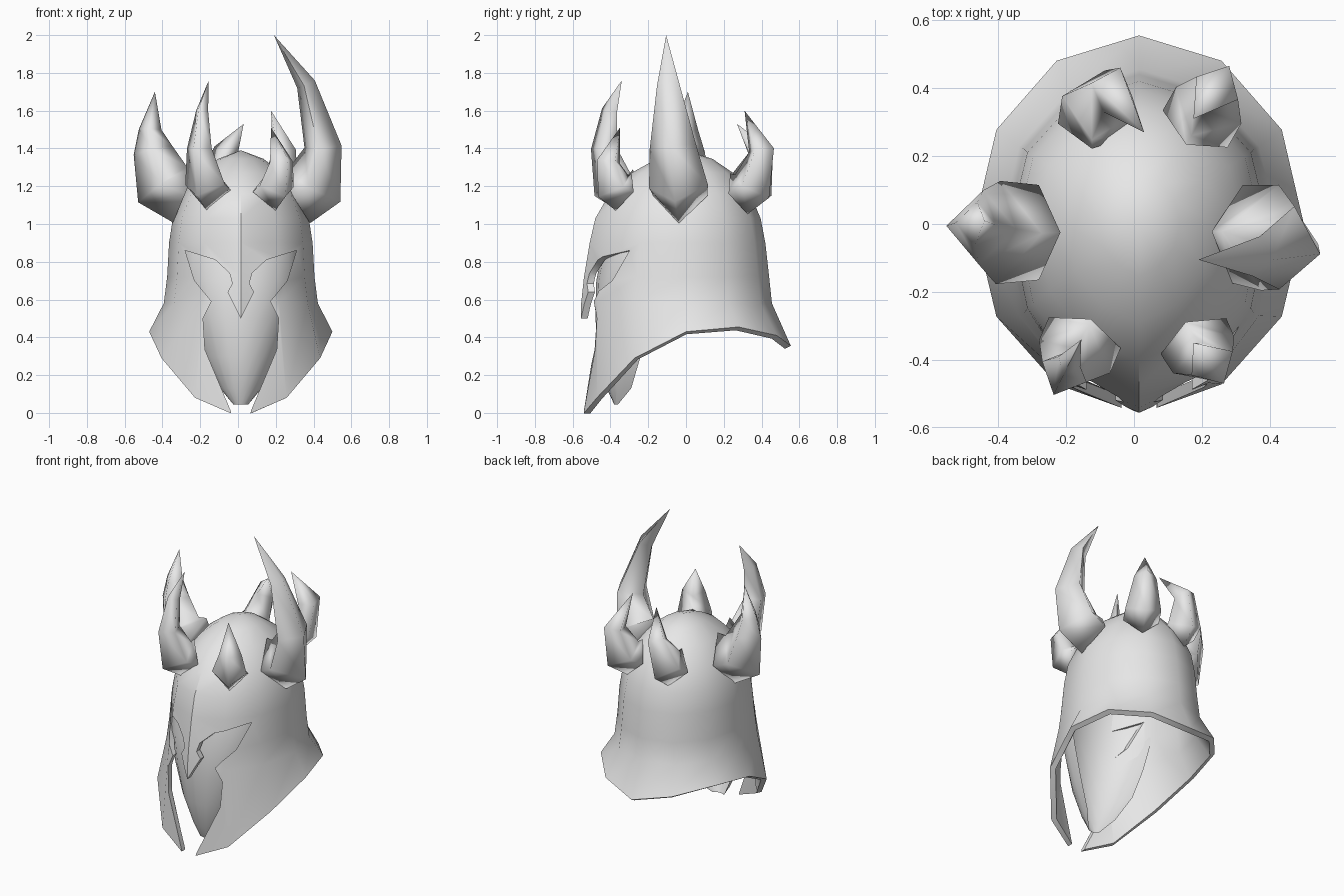
import bpy
import bmesh
from math import sin, cos, pi, radians
from mathutils import Vector

cube = bpy.data.objects.get("Cube")
if cube:
    bpy.data.objects.remove(cube, do_unlink=True)

CX = 0.015  # slight sideways offset of the helmet body

steel = bpy.data.materials.new("grey_steel")
steel.use_nodes = True
grey = (0.8, 0.8, 0.8, 1)
steel.diffuse_color = grey
steel.node_tree.nodes["Principled BSDF"].inputs["Base Color"].default_value = grey


def finish(name, bm):
    bmesh.ops.recalc_face_normals(bm, faces=bm.faces)
    mesh = bpy.data.meshes.new(name)
    bm.to_mesh(mesh)
    bm.free()
    ob = bpy.data.objects.new(name, mesh)
    bpy.context.collection.objects.link(ob)
    mesh.materials.append(steel)
    return ob


def activate(ob):
    bpy.ops.object.select_all(action='DESELECT')
    ob.select_set(True)
    bpy.context.view_layer.objects.active = ob


def smooth(ob, angle):
    activate(ob)
    bpy.ops.object.shade_smooth_by_angle(angle=radians(angle))


def loft(rings, closed=True, tip=None, base=False, top=False):
    """Skin a list of point rings, optionally fanned to a tip and capped."""
    bm = bmesh.new()
    rows = [[bm.verts.new(p) for p in ring] for ring in rings]
    n = len(rows[0])
    span = n if closed else n - 1
    for a, b in zip(rows, rows[1:]):
        for i in range(span):
            j = (i + 1) % n
            bm.faces.new((a[i], a[j], b[j], b[i]))
    if tip is not None:
        t = bm.verts.new(tip)
        for i in range(span):
            bm.faces.new((rows[-1][i], rows[-1][(i + 1) % n], t))
    if base:
        bm.faces.new(rows[0])
    if top:
        bm.faces.new(rows[-1])
    return bm


# Helmet shell: height, half width, front depth, back depth
SEGMENTS = 12
RIDGE = 0.015  # the front centre line stands slightly proud
levels = [(0.58, 0.408, 0.54, 0.455), (0.72, 0.39, 0.525, 0.44),
          (0.90, 0.38, 0.495, 0.42), (1.03, 0.36, 0.465, 0.395),
          (1.16, 0.305, 0.39, 0.34), (1.27, 0.22, 0.275, 0.25),
          (1.345, 0.12, 0.14, 0.14)]
# Rim height for each step from front centre to back centre
rim_heights = [-0.025, 0.08, 0.29, 0.43, 0.455, 0.41, 0.355]


def shell_point(i, z, hw, front, back):
    a = 2 * pi * i / SEGMENTS - pi / 2
    y = (front if sin(a) < 0 else back) * sin(a)
    return (CX + hw * cos(a), y - (RIDGE if i == 0 else 0), z)


rim = [shell_point(i, rim_heights[min(i, SEGMENTS - i)], 0.485, 0.545, 0.555)
       for i in range(SEGMENTS)]
rings = [rim] + [[shell_point(i, *lv) for i in range(SEGMENTS)] for lv in levels]
shell = finish("helmet_shell", loft(rings, tip=(CX, 0, 1.39)))
thick = shell.modifiers.new("thickness", 'SOLIDIFY')
thick.thickness = 0.035
thick.offset = -1

# Face opening: right half of the outline, from nose tip to bottom gap
half = [(0, 0.50), (0.07, 0.64), (0.045, 0.685), (0.06, 0.74), (0.135, 0.81),
        (0.295, 0.86), (0.245, 0.70), (0.155, 0.59), (0.20, 0.50),
        (0.19, 0.335), (0.053, 0.01), (0.03, -0.2)]
outline = half + [(-x, z) for x, z in reversed(half[1:])]
cutter = finish("opening_cutter", loft(
    [[(CX + x, y, z) for x, z in outline] for y in (-0.8, -0.15)], base=True, top=True))
cutter.hide_render = True
cut = shell.modifiers.new("opening", 'BOOLEAN')
cut.operation = 'DIFFERENCE'
cut.solver = 'EXACT'
cut.object = cutter
activate(shell)
for name in ("thickness", "opening"):
    bpy.ops.object.modifier_apply(modifier=name)
bpy.data.objects.remove(cutter, do_unlink=True)
smooth(shell, 40)

# Inner face mask: height, half width, front y, back edge y
mask_rows = [(0.045, 0.04, -0.38, -0.36), (0.13, 0.11, -0.42, -0.29),
             (0.30, 0.205, -0.46, -0.24), (0.50, 0.27, -0.48, -0.22),
             (0.70, 0.315, -0.475, -0.20), (0.90, 0.31, -0.435, -0.20),
             (1.00, 0.28, -0.41, -0.19)]
mask_rings = []
for z, hw, front, back in mask_rows:
    arc = [pi * k / 10 for k in range(11)]
    mask_rings.append([(CX - hw * cos(a), back + (front - back) * sin(a), z) for a in arc])
smooth(finish("face_mask", loft(mask_rings, closed=False)), 60)


# Horns: swept diamond-section tubes ending in a point.
# Each section gives its centre, its depth radius and its side radius.
def horn(name, sections, tip):
    pts = [Vector(s[0]) for s in sections] + [Vector(tip)]
    tangent = (pts[1] - pts[0]).normalized()
    side = tangent.cross(Vector((0, 0, 1))).normalized()
    rings = []
    for i, (centre, depth, width) in enumerate(sections):
        new = (pts[i + 1] - pts[max(i - 1, 0)]).normalized()
        side.rotate(tangent.rotation_difference(new))
        tangent = new
        up = tangent.cross(side)
        rings.append([pts[i] + up * depth, pts[i] + side * width,
                      pts[i] - up * depth, pts[i] - side * width])
    smooth(finish(name, loft(rings, tip=tip, base=True)), 95)


horn("left_side_horn",
     [((0.305, -0.03, 1.15), 0.165, 0.145), ((0.40, -0.04, 1.20), 0.165, 0.158),
      ((0.45, -0.07, 1.41), 0.10, 0.125), ((0.36, -0.095, 1.74), 0.052, 0.06)],
     (0.19, -0.105, 2.0))
horn("right_side_horn",
     [((-0.28, -0.025, 1.16), 0.165, 0.14), ((-0.40, -0.025, 1.21), 0.16, 0.152),
      ((-0.45, -0.01, 1.39), 0.105, 0.11), ((-0.465, 0.0, 1.5), 0.06, 0.065)],
     (-0.44, 0.01, 1.70))
horn("right_front_horn",
     [((-0.145, -0.32, 1.18), 0.12, 0.115), ((-0.175, -0.39, 1.21), 0.12, 0.115),
      ((-0.205, -0.435, 1.40), 0.075, 0.072), ((-0.19, -0.405, 1.6), 0.045, 0.035)],
     (-0.155, -0.34, 1.76))
horn("left_front_horn",
     [((0.175, -0.33, 1.17), 0.11, 0.11), ((0.205, -0.385, 1.20), 0.108, 0.105),
      ((0.23, -0.41, 1.33), 0.07, 0.07)],
     (0.175, -0.35, 1.51))
horn("right_back_horn",
     [((-0.115, 0.28, 1.17), 0.12, 0.11), ((-0.105, 0.35, 1.21), 0.12, 0.11),
      ((-0.065, 0.395, 1.38), 0.07, 0.07)],
     (0.03, 0.27, 1.53))
horn("left_back_horn",
     [((0.18, 0.28, 1.16), 0.12, 0.11), ((0.22, 0.35, 1.20), 0.12, 0.11),
      ((0.245, 0.40, 1.39), 0.075, 0.07)],
     (0.175, 0.31, 1.6))
